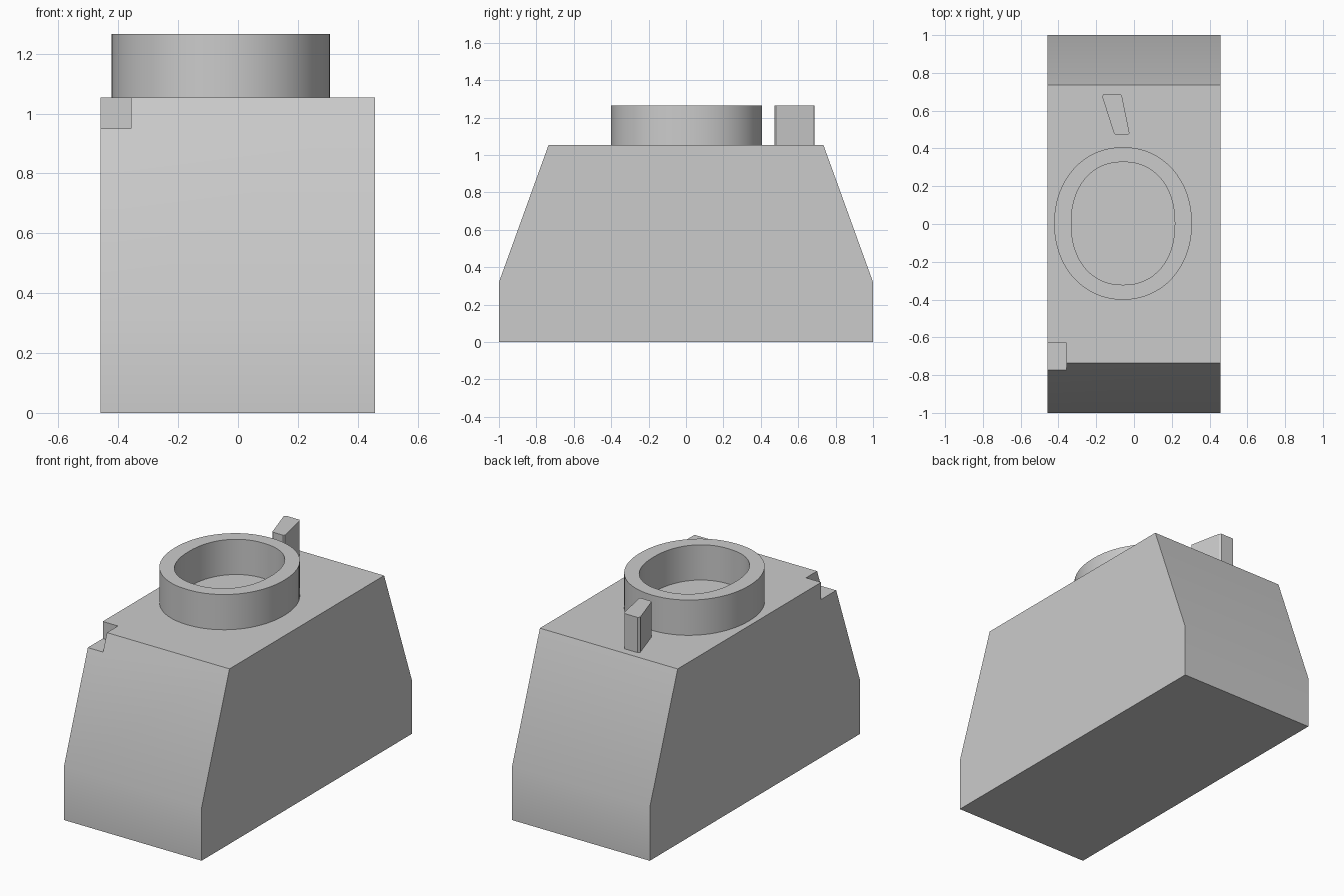
import bpy
import bmesh
from math import cos, sin, pi, copysign, radians
from mathutils import Matrix

cube = bpy.data.objects.get("Cube")
if cube:
    bpy.data.objects.remove(cube, do_unlink=True)

TOP, RAISED = 1.053, 1.265

grey = bpy.data.materials.new("plain grey")
grey.use_nodes = True
COLOUR = (0.6, 0.6, 0.6, 1)
grey.diffuse_color = COLOUR
grey.node_tree.nodes["Principled BSDF"].inputs["Base Color"].default_value = COLOUR


def finish(name, bm):
    """Turn a bmesh into a grey object with sharp corners kept."""
    bmesh.ops.recalc_face_normals(bm, faces=bm.faces)
    mesh = bpy.data.meshes.new(name)
    bm.to_mesh(mesh)
    bm.free()
    mesh.materials.append(grey)
    obj = bpy.data.objects.new(name, mesh)
    bpy.context.collection.objects.link(obj)
    return obj


def smooth(obj):
    bpy.ops.object.select_all(action="DESELECT")
    obj.select_set(True)
    bpy.context.view_layer.objects.active = obj
    bpy.ops.object.shade_smooth_by_angle(angle=radians(30))


def prism(name, points, offset):
    """Extrude a closed outline along an offset."""
    bm = bmesh.new()
    face = bm.faces.new([bm.verts.new(p) for p in points])
    result = bmesh.ops.extrude_face_region(bm, geom=[face], use_keep_orig=True)
    moved = [v for v in result["geom"] if isinstance(v, bmesh.types.BMVert)]
    bmesh.ops.translate(bm, verts=moved, vec=offset)
    return finish(name, bm)


# Tapered body: side profile extruded across the width
half = [(1, 0), (1, 0.32), (0.735, TOP)]
profile = half + [(-y, z) for y, z in reversed(half)]
body = prism("body", [(-0.459, y, z) for y, z in profile], (0.917, 0, 0))

# Corner notch at the front right of the top
bm = bmesh.new()
bmesh.ops.create_cube(bm, size=1, matrix=Matrix.Translation((-0.458, -0.73, 1.05))
                      @ Matrix.Diagonal((0.2, 0.2, 0.2, 1)))
cutter = finish("notch_cutter", bm)
cutter.hide_render = True
cut = body.modifiers.new("notch", "BOOLEAN")
cut.operation = "DIFFERENCE"
cut.solver = "EXACT"
cut.object = cutter
bpy.context.view_layer.objects.active = body
bpy.ops.object.modifier_apply(modifier=cut.name)
bpy.data.objects.remove(cutter, do_unlink=True)
smooth(body)

# Raised oval ring with an open centre
SIDES = 64


def oval(bm, rx, ry, z, power):
    def bend(v):
        return copysign(abs(v) ** (2 / power), v)
    angles = [2 * pi * i / SIDES for i in range(SIDES)]
    return [bm.verts.new((-0.058 + rx * bend(cos(a)), 0.003 + ry * bend(sin(a)), z))
            for a in angles]


bm = bmesh.new()
loops = [oval(bm, 0.365, 0.404, TOP, 2.08), oval(bm, 0.365, 0.404, RAISED, 2.08),
         oval(bm, 0.274, 0.325, RAISED, 2.2), oval(bm, 0.274, 0.325, TOP, 2.2)]
for a, b in zip(loops, loops[1:] + loops[:1]):
    for i in range(SIDES):
        j = (i + 1) % SIDES
        bm.faces.new((a[i], a[j], b[j], b[i]))
smooth(finish("oval_ring", bm))

# Small slanted wedge behind the ring
wedge = [(-0.098, 0.473), (-0.03, 0.473), (-0.024, 0.482), (-0.064, 0.678),
         (-0.073, 0.688), (-0.16, 0.688), (-0.169, 0.676), (-0.106, 0.48)]
smooth(prism("slanted_wedge", [(x, y, TOP) for x, y in wedge], (0, 0, RAISED - TOP)))
